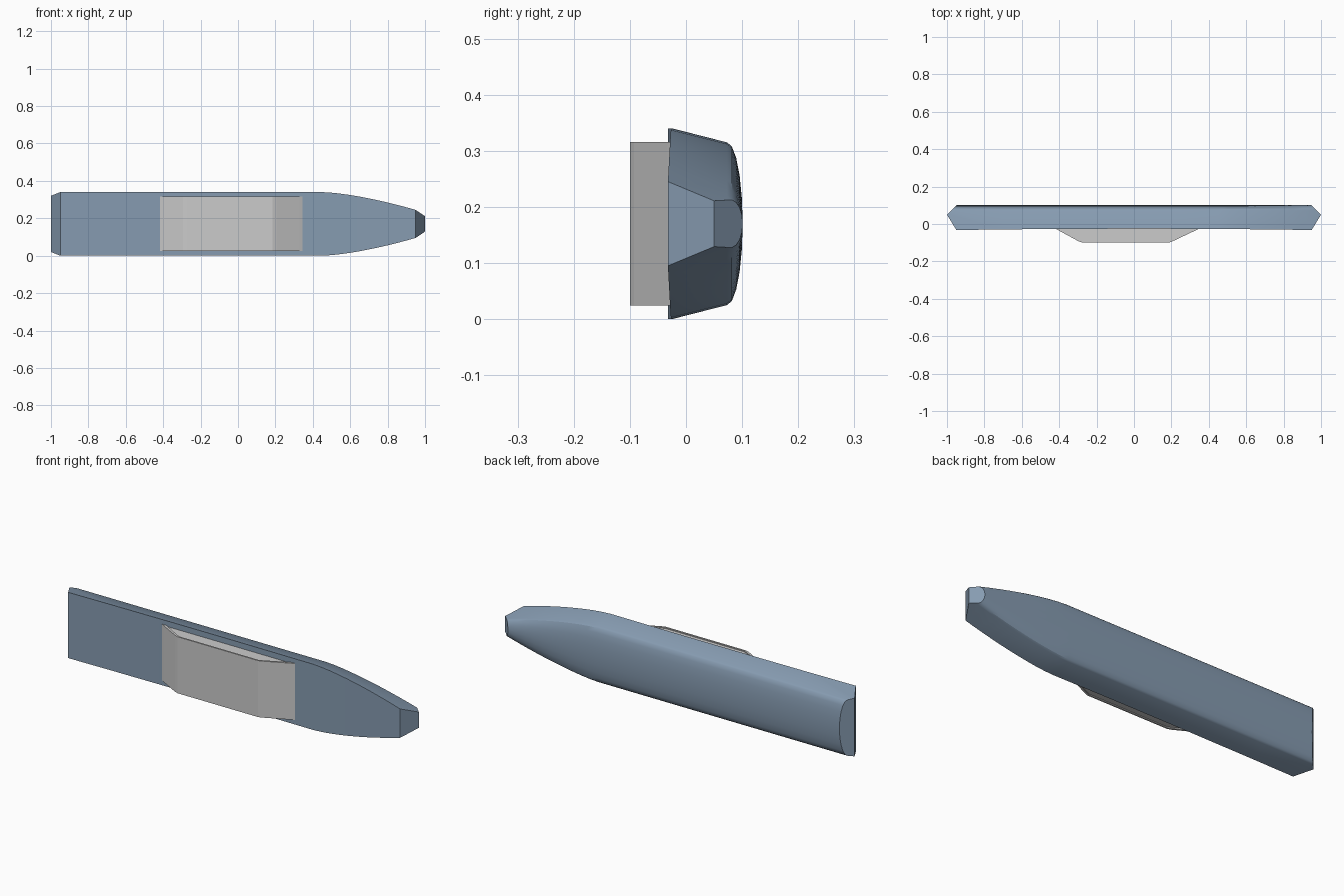
import bpy, bmesh, math

if "Cube" in bpy.data.objects:
    bpy.data.objects.remove(bpy.data.objects["Cube"])

ZC = 0.17  # mid height of the whole model


def finish(bm, name, smooth_angle=None, color=None):
    bmesh.ops.recalc_face_normals(bm, faces=bm.faces)
    mesh = bpy.data.meshes.new(name)
    bm.to_mesh(mesh)
    bm.free()
    obj = bpy.data.objects.new(name, mesh)
    bpy.context.collection.objects.link(obj)
    if color:
        mat = bpy.data.materials.new(name + "_paint")
        mat.diffuse_color = color
        mat.use_nodes = True
        mat.node_tree.nodes["Principled BSDF"].inputs["Base Color"].default_value = mat.diffuse_color
        mesh.materials.append(mat)
    if smooth_angle:
        bpy.ops.object.select_all(action='DESELECT')
        obj.select_set(True)
        bpy.context.view_layer.objects.active = obj
        bpy.ops.object.shade_smooth_by_angle(angle=math.radians(smooth_angle))
    return obj


def loft(bm, rings):
    rows = [[bm.verts.new(p) for p in r] for r in rings]
    n = len(rows[0])
    for a, b in zip(rows, rows[1:]):
        for i in range(n):
            j = (i + 1) % n
            bm.faces.new((a[i], a[j], b[j], b[i]))
    bm.faces.new(rows[0])
    bm.faces.new(rows[-1])


# Casing: flat front, slanted sides, crowned back, tapering to +x
def casing_section(x, segs=10):
    taper = max(0.0, (x - 0.45) / 0.5)
    half = 0.17 - 0.095 * taper ** 1.5
    front = -0.025 - 0.008 * x * x
    crown = half - 0.025
    pts = [(x, front, ZC - half), (x, front, ZC + half)]
    for i in range(segs + 1):
        a = math.pi * i / segs
        pts.append((x, 0.073 + 0.028 * math.sin(a), ZC + crown * math.cos(a)))
    return pts


stations = [-1.05, -0.7, -0.35, 0.0, 0.25] + [0.45 + 0.05 * i for i in range(13)]
bm = bmesh.new()
loft(bm, [casing_section(x) for x in stations])

# Wedge-cut both ends
for side in (-1, 1):
    for normal in ((side * 0.082, -0.05, 0), (side * 0.05, 0.05, 0)):
        bmesh.ops.bisect_plane(bm, geom=bm.verts[:] + bm.edges[:] + bm.faces[:],
                               plane_co=(side, 0.05, 0), plane_no=normal,
                               clear_outer=True)
        rim = [e for e in bm.edges if e.is_boundary]
        bmesh.ops.holes_fill(bm, edges=rim, sides=0)
finish(bm, "casing", 30, (0.24, 0.33, 0.44, 1))


def prism(name, outline, half):
    bm = bmesh.new()
    loft(bm, [[(x, y, ZC + s * half) for x, y in outline] for s in (-1, 1)])
    return finish(bm, name)


# Clip: bent front strip with a slightly narrower filled core behind it
bend = [(-0.42, -0.024), (-0.40, -0.036), (-0.295, -0.093), (-0.275, -0.1),
        (0.185, -0.1), (0.205, -0.093), (0.33, -0.034), (0.35, -0.024)]
inner = [(x * 0.97, y + 0.008) for x, y in bend]
prism("clip_strip", bend + inner[::-1], 0.146)
prism("clip_core", [(x * 0.98, y + 0.004) for x, y in bend], 0.141)
